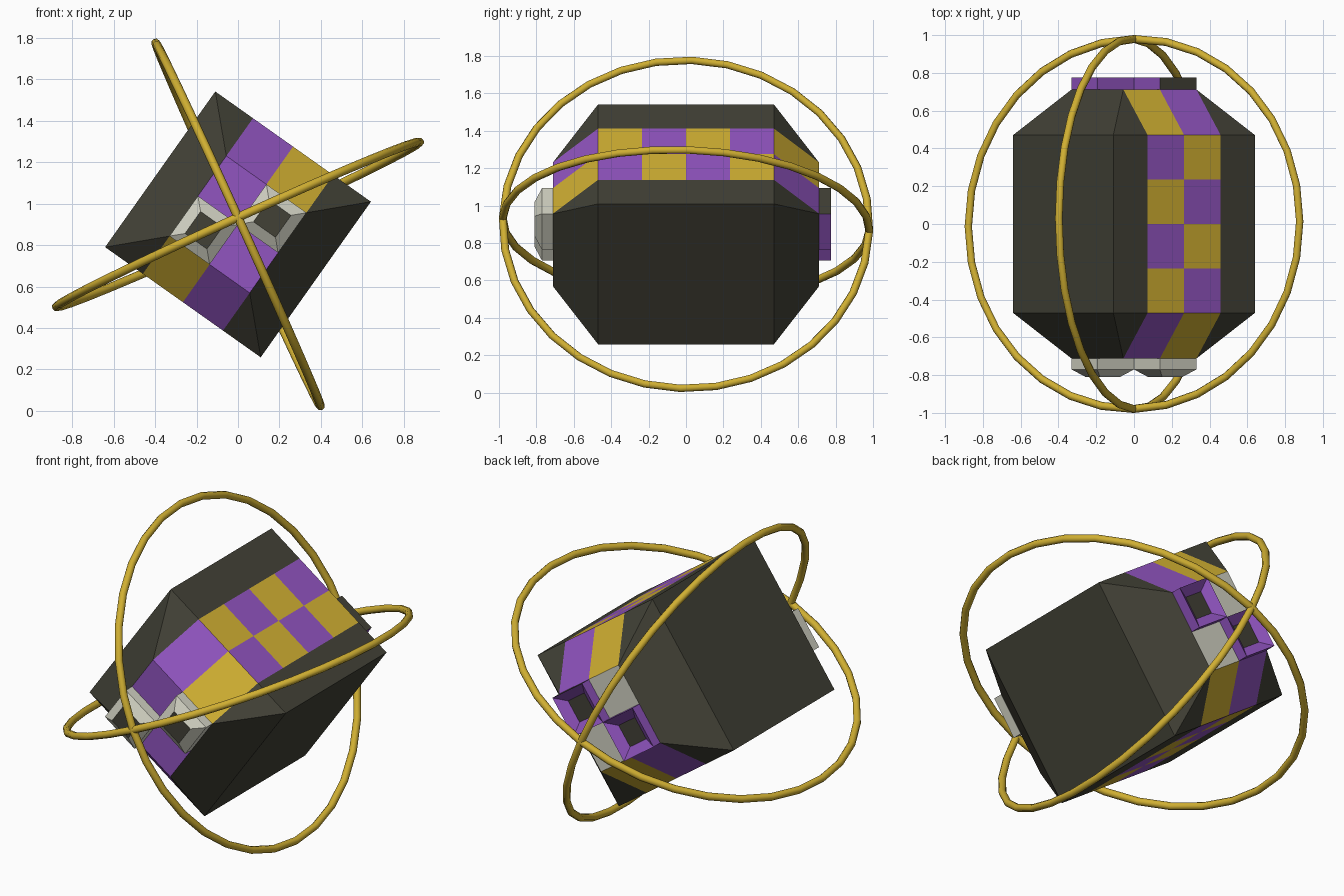
import bpy
import bmesh
from math import radians
from mathutils import Matrix

cube = bpy.data.objects.get("Cube")
if cube:
    bpy.data.objects.remove(cube, do_unlink=True)


def material(name, rgb):
    mat = bpy.data.materials.new(name)
    mat.use_nodes = True
    mat.diffuse_color = (*rgb, 1)
    mat.node_tree.nodes["Principled BSDF"].inputs["Base Color"].default_value = (*rgb, 1)
    return mat


MATS = [material("dark_grey", (0.054, 0.053, 0.037)),
        material("purple", (0.283, 0.089, 0.527)),
        material("gold", (0.631, 0.429, 0.032)),
        material("off_white", (0.645, 0.645, 0.546))]
DARK, PURPLE, GOLD, WHITE = range(4)

CENTRE = 0.9       # height of the middle
ROLL = radians(35.3)
HALF = 0.46        # half width of the body
END = 0.237        # half width of the end faces and of the checker band
SHOULDER, TIP = 0.47, 0.712


def finish(bm, name):
    """Turn a bmesh in the rolled body frame into an object."""
    bmesh.ops.remove_doubles(bm, verts=bm.verts, dist=0.0005)
    bmesh.ops.recalc_face_normals(bm, faces=bm.faces)
    mesh = bpy.data.meshes.new(name)
    bm.to_mesh(mesh)
    bm.free()
    for mat in MATS:
        mesh.materials.append(mat)
    obj = bpy.data.objects.new(name, mesh)
    obj.location.z = CENTRE
    obj.rotation_euler.y = ROLL
    bpy.context.collection.objects.link(obj)
    return obj


def add_face(bm, points, colour):
    points = list(dict.fromkeys(points))
    face = bm.faces.new([bm.verts.new(p) for p in points])
    face.material_index = colour


# Body: square prism with tapered ends and a checker band over top and bottom
bm = bmesh.new()
rows = [-TIP, -SHOULDER, -SHOULDER / 2, 0, SHOULDER / 2, SHOULDER, TIP]


def half_at(y):
    return END if abs(y) == TIP else HALF


for i, (y0, y1) in enumerate(zip(rows, rows[1:])):
    h0, h1 = half_at(y0), half_at(y1)
    cols0, cols1 = [(-h, -END, 0, END, h) for h in (h0, h1)]
    for side in (-1, 1):
        for j in range(4):
            colour = DARK
            if j in (1, 2):
                colour = PURPLE if (i + j + (side < 0)) % 2 else GOLD
            add_face(bm, [(cols0[j], y0, side * h0), (cols0[j + 1], y0, side * h0),
                          (cols1[j + 1], y1, side * h1), (cols1[j], y1, side * h1)], colour)
        add_face(bm, [(side * h0, y0, -h0), (side * h0, y0, h0),
                      (side * h1, y1, h1), (side * h1, y1, -h1)], DARK)

# Quartered end faces
for y, flat in ((-TIP, PURPLE), (TIP, WHITE)):
    for a in (-END, END):
        for b in (-END, END):
            colour = flat if a * b < 0 else (WHITE if y < 0 else PURPLE)
            add_face(bm, [(0, y, 0), (a, y, 0), (a, y, b), (0, y, b)], colour)
finish(bm, "body")


# End blocks: bevelled outwards at the front, sunk inwards at the back
def end_block(name, sign, facing, rim, centre, colour):
    bm = bmesh.new()
    mid = sign * END / 2
    levels = [(facing * (TIP - 0.005), END / 2), (facing * rim, END / 2), (facing * centre, 0.065)]
    loops = [[(mid + a * r, y, mid + b * r) for a, b in ((-1, -1), (1, -1), (1, 1), (-1, 1))]
             for y, r in levels]
    for low, high in zip(loops, loops[1:]):
        for k in range(4):
            n = (k + 1) % 4
            add_face(bm, [low[k], low[n], high[n], high[k]], colour)
    add_face(bm, loops[-1], DARK)
    add_face(bm, loops[0], colour)
    obj = finish(bm, name)
    # The outer upper side of one back block is dark
    if facing > 0 and sign > 0:
        for poly in obj.data.polygons:
            if poly.normal.z > 0.9:
                poly.material_index = DARK


for sign, label in ((-1, "lower"), (1, "upper")):
    end_block("front_block_" + label, sign, -1, 0.77, 0.81, WHITE)
    end_block("back_block_" + label, sign, 1, 0.775, 0.735, PURPLE)

# Two crossed rings around the body, pitched slightly
for name, angle in (("flat_ring", -24.4), ("upright_ring", -114.4)):
    bpy.ops.mesh.primitive_torus_add(major_segments=32, minor_segments=8,
                                     major_radius=0.98, minor_radius=0.021)
    ring = bpy.context.object
    ring.name = name
    ring.data.materials.append(MATS[GOLD])
    ring.matrix_world = (Matrix.Translation((0, 0, CENTRE))
                         @ Matrix.Rotation(radians(-2), 4, "X")
                         @ Matrix.Rotation(radians(angle), 4, "Y")
                         @ Matrix.Diagonal((0.983, 1, 1, 1)))
    bpy.ops.object.shade_smooth_by_angle(angle=radians(50))
